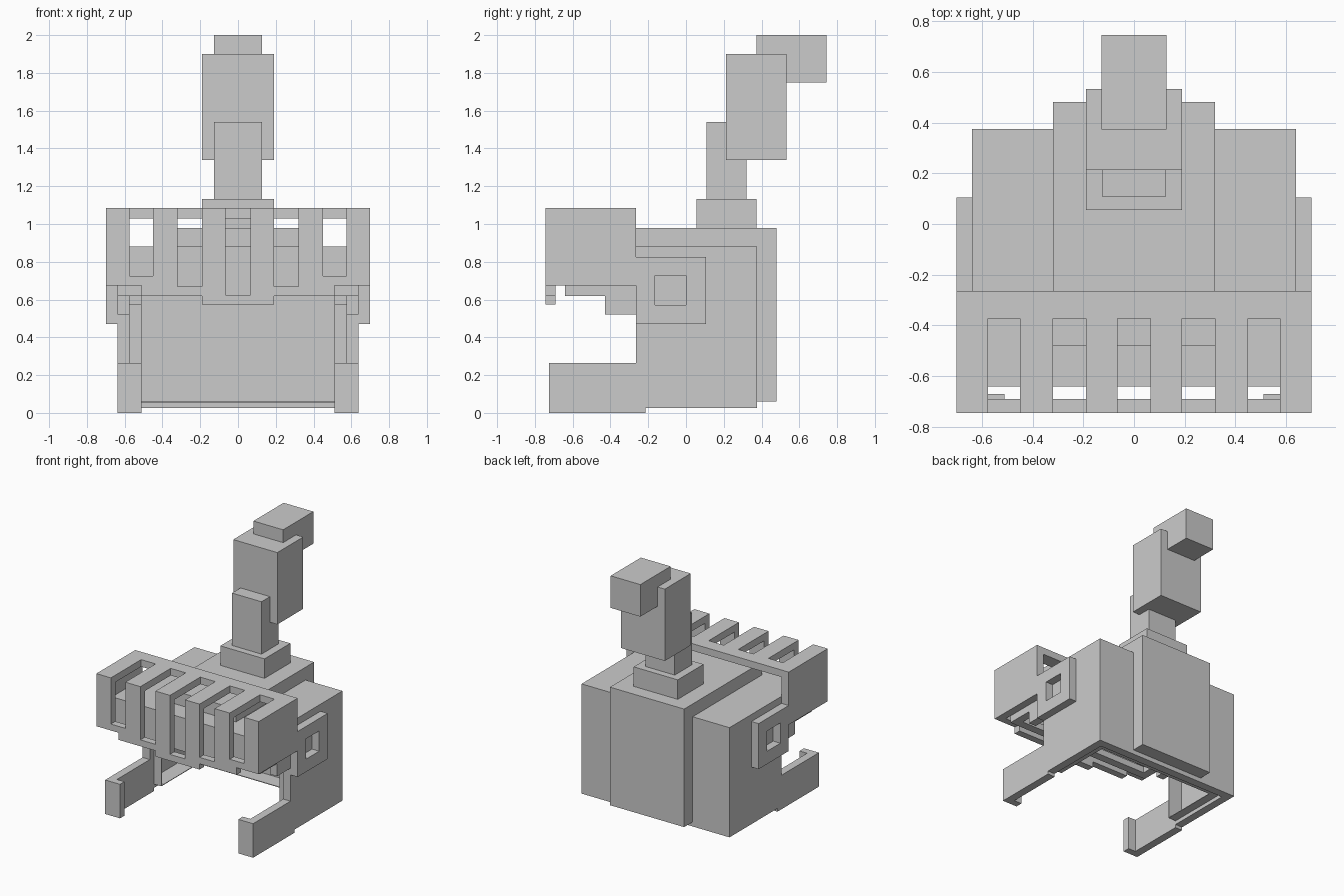
import bpy
import bmesh

cube = bpy.data.objects.get("Cube")
if cube:
    bpy.data.objects.remove(cube, do_unlink=True)

steel = bpy.data.materials.new("grey_steel")
steel.use_nodes = True
GREY = (0.6, 0.6, 0.6, 1.0)
steel.diffuse_color = GREY
steel.node_tree.nodes["Principled BSDF"].inputs["Base Color"].default_value = GREY


def prism(bm, profile, x0, x1):
    """Extrude a (y, z) outline from x0 to x1."""
    face = bm.faces.new([bm.verts.new((x0, y, z)) for y, z in profile])
    out = bmesh.ops.extrude_face_region(bm, geom=[face])
    moved = [g for g in out["geom"] if isinstance(g, bmesh.types.BMVert)]
    bmesh.ops.translate(bm, verts=moved, vec=(x1 - x0, 0, 0))


def box(bm, x0, x1, y0, y1, z0, z1):
    prism(bm, [(y0, z0), (y1, z0), (y1, z1), (y0, z1)], x0, x1)


def part(name, boxes=(), prisms=(), mirror=False):
    """One object from boxes and extruded outlines, optionally mirrored in x."""
    bm = bmesh.new()
    for b in boxes:
        box(bm, *b)
    for p in prisms:
        prism(bm, *p)
    bmesh.ops.recalc_face_normals(bm, faces=bm.faces)
    mesh = bpy.data.meshes.new(name)
    bm.to_mesh(mesh)
    bm.free()
    mesh.materials.append(steel)
    obj = bpy.data.objects.new(name, mesh)
    bpy.context.collection.objects.link(obj)
    if mirror:
        mod = obj.modifiers.new("Mirror", "MIRROR")
        mod.use_mirror_merge = False
    return obj


W, I, L = .638, .575, .51        # outer wall, inside of the rim, inside of the lip
T = .005                         # sheet thickness

# Thin side sheets behind the rim
sheet = [(-.215, .06), (.375, .06), (.375, .88), (-.64, .88), (-.64, .67),
         (-.38, .67), (-.38, .575), (-.215, .575)]
part("helmet_side", prisms=[(sheet, W - T, W)], mirror=True)

# Thick rim: jaw guard, bottom edge, face edge and stepped brow edge
rim = [(-.725, 0), (-.215, 0), (-.215, .025), (.375, .025), (.375, .06), (-.215, .06),
       (-.215, .575), (-.38, .575), (-.38, .67), (-.64, .67), (-.64, .62),
       (-.43, .62), (-.43, .522), (-.265, .522), (-.265, .265), (-.725, .265)]
part("helmet_side_rim", prisms=[(rim, I, W)], mirror=True)
part("jaw_lip", [(L, I, -.725, -.67, 0, .265)], mirror=True)

# Roof, back and brow sheets with their rims
part("helmet_roof", [(-W + T, W - T, -.64, .375, .88 - T, .88)])
part("helmet_back", [(-W + T, W - T, .375 - T, .375, .06, .88 - T),
                     (-I, I, .31, .375, .025, .06)])
part("brow_front", [(-W + T, W - T, -.64, -.64 + T, .67, .88 - T),
                    (-I, I, -.64, -.575, .62, .67)])

# Thin inner lip set back from the rim all the way round
part("inner_lip", [(L, I, -.215, -.215 + T, .06, .575),
                   (L, I, -.38, -.215 + T, .575, .575 + T),
                   (L, I, -.38, -.38 + T, .575 + T, .67),
                   (L, I, -.575, -.38 + T, .67, .67 + T),
                   (L, I, -.215, .31, .06 - T, .06)], mirror=True)
part("back_lip", [(-L, L, .245, .31, .06 - T, .06)])

# Raised ridge over the crown and down the back
ridge = [(-.48, .88), (.375, .88), (.375, .06), (.48, .06), (.48, .98), (-.48, .98)]
part("crown_ridge", prisms=[(ridge, -.32, .32)])

# Visor: bars that bend from the top plate down the front
F, B, S = -.745, -.69, -.372     # front, back of the front plate, end of slots
bars = []
for x0, x1, low in ((.065, .19, .575), (.32, .45, .62), (.575, .64, .675)):
    outline = [(F, low), (B, low), (B, 1.03), (S, 1.03), (S, 1.085), (F, 1.085)]
    bars.append((outline, x0, x1))
part("visor_bars", prisms=bars, mirror=True)
part("visor_top_strip", [(-.64, .64, S, -.265, 1.03, 1.085)])

# Sills that close the slots below
part("visor_sills", [(.19, .32, F, B, .62, .67),
                     (.45, .51, F, B, .62, .725),
                     (.51, .575, F, B, .675, .725)], mirror=True)
part("visor_centre_sill", [(-.065, .065, F, B, .575, .625)])

# Visor cheeks and hinge plates with a square hole
part("visor_cheek", [(.64, .70, F, -.265, .675, 1.085)], mirror=True)
part("hinge_plate", [(.638, .70, -.265, -.163, .47, .825),
                     (.638, .70, 0, .105, .47, .825),
                     (.638, .70, -.163, 0, .47, .57),
                     (.638, .70, -.163, 0, .728, .825)], mirror=True)

# Plume stacked up and backwards
part("plume_base", [(-.19, .19, .055, .373, .98, 1.132)])
part("plume_stem", [(-.127, .127, .108, .32, 1.132, 1.54)])
part("plume_body", [(-.19, .19, .213, .532, 1.34, 1.90)])
part("plume_tip", [(-.128, .128, .373, .745, 1.75, 2.0)])
